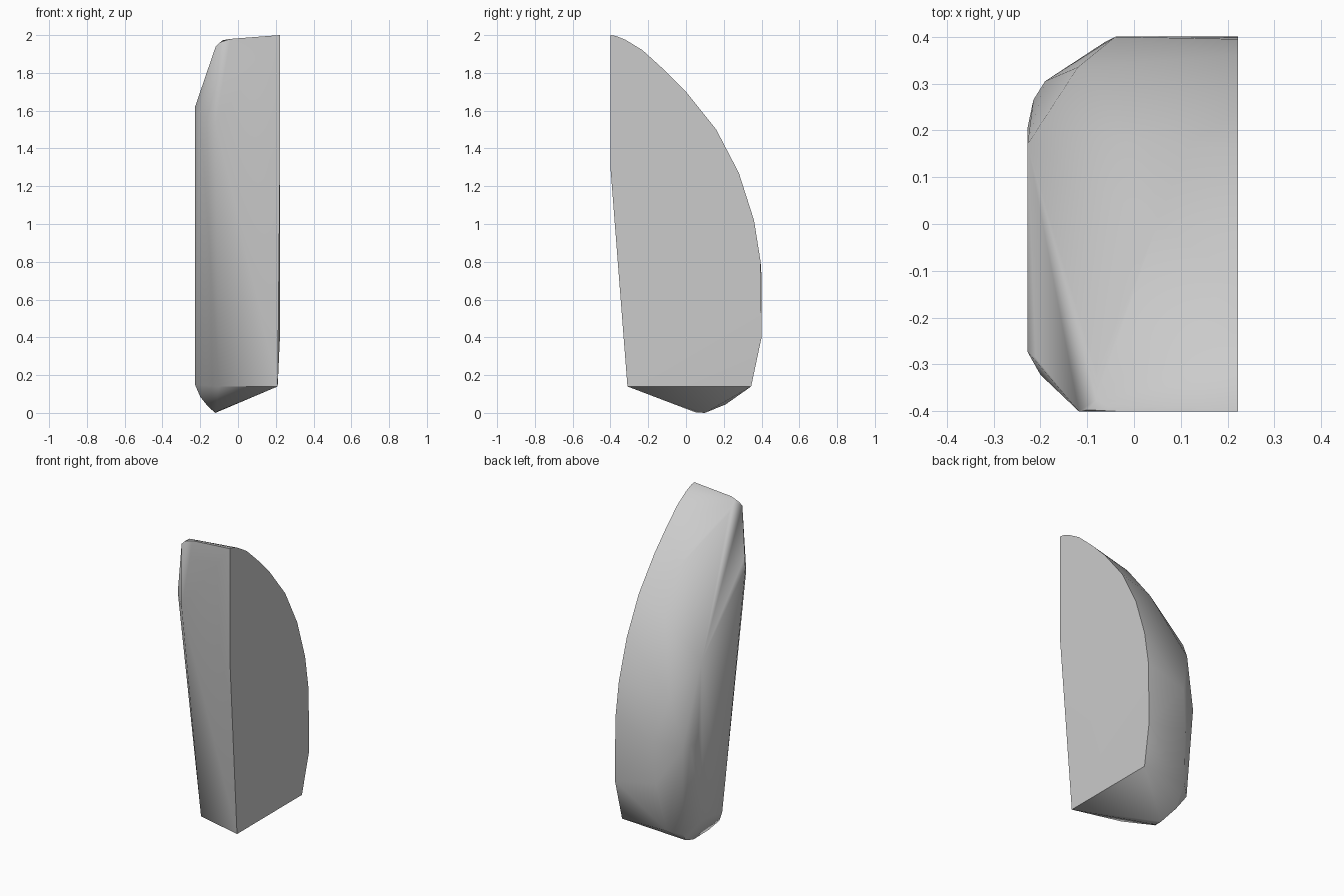
import bpy, bmesh, math

cube = bpy.data.objects.get("Cube")
if cube:
    bpy.data.objects.remove(cube, do_unlink=True)

# Flat side outline as (y, z), with the rounded back
outline = [(-.40, 2), (-.37, 1.995), (-.32, 1.975), (-.23, 1.92), (-.12, 1.82), (0, 1.70),
           (.16, 1.50), (.28, 1.27), (.36, 1.02), (.395, .80), (.40, .40),
           (.345, .14), (-.31, .14), (-.40, 1.30)]
points = [(.21 if z < .2 else .222, y, z) for y, z in outline]

# Ridge where the rounded back turns towards the outer bevel
points += [(-.08, -.375, 1.973), (-.08, -.32, 1.915), (-.075, -.20, 1.78), (.05, 0, 1.66),
           (.03, .18, 1.42), (-.08, .26, 1.17), (-.12, .335, 1.00),
           (-.04, .40, .72), (-.06, .39, .45), (-.10, .335, .14)]

# Front face corners and its slanted bevel
points += [(-.04, -.40, 1.98), (-.098, -.397, 1.96), (-.118, -.40, 1.94),
           (-.118, -.40, 1.53), (-.10, -.23, .14), (-.20, -.322, 1.58), (-.21, -.285, 1.67)]

# Outer side face and rear bevel
side = [(-.273, 1.62), (.17, 1.19), (.205, .68), (.16, .18), (-.04, .15)]
points += [(-.2275, y, z) for y, z in side]
points += [(-.215, .265, .69), (-.19, .305, .68), (-.17, .27, .11)]

# Pointed underside
points += [(-.12, .05, .003), (-.12, .10, 0), (-.14, .21, .045),
           (-.16, 0, .035), (-.20, -.05, .085)]

bm = bmesh.new()
for p in points:
    bm.verts.new(p)
hull = bmesh.ops.convex_hull(bm, input=bm.verts)
loose = {g for g in hull["geom_interior"] + hull["geom_unused"]
         if isinstance(g, bmesh.types.BMVert) and not g.link_faces}
bmesh.ops.delete(bm, geom=list(loose), context="VERTS")
bmesh.ops.dissolve_limit(bm, angle_limit=math.radians(1.5), verts=bm.verts, edges=bm.edges)
bmesh.ops.recalc_face_normals(bm, faces=bm.faces)

mesh = bpy.data.meshes.new("stone_slab")
bm.to_mesh(mesh)
bm.free()
slab = bpy.data.objects.new("stone_slab", mesh)
bpy.context.collection.objects.link(slab)

# Plain grey stone
grey = bpy.data.materials.new("light_grey")
grey.use_nodes = True
grey.diffuse_color = (.6, .6, .6, 1)
grey.node_tree.nodes["Principled BSDF"].inputs["Base Color"].default_value = (.6, .6, .6, 1)
mesh.materials.append(grey)

bpy.ops.object.select_all(action="DESELECT")
slab.select_set(True)
bpy.context.view_layer.objects.active = slab
bpy.ops.object.shade_smooth_by_angle(angle=math.radians(45))
